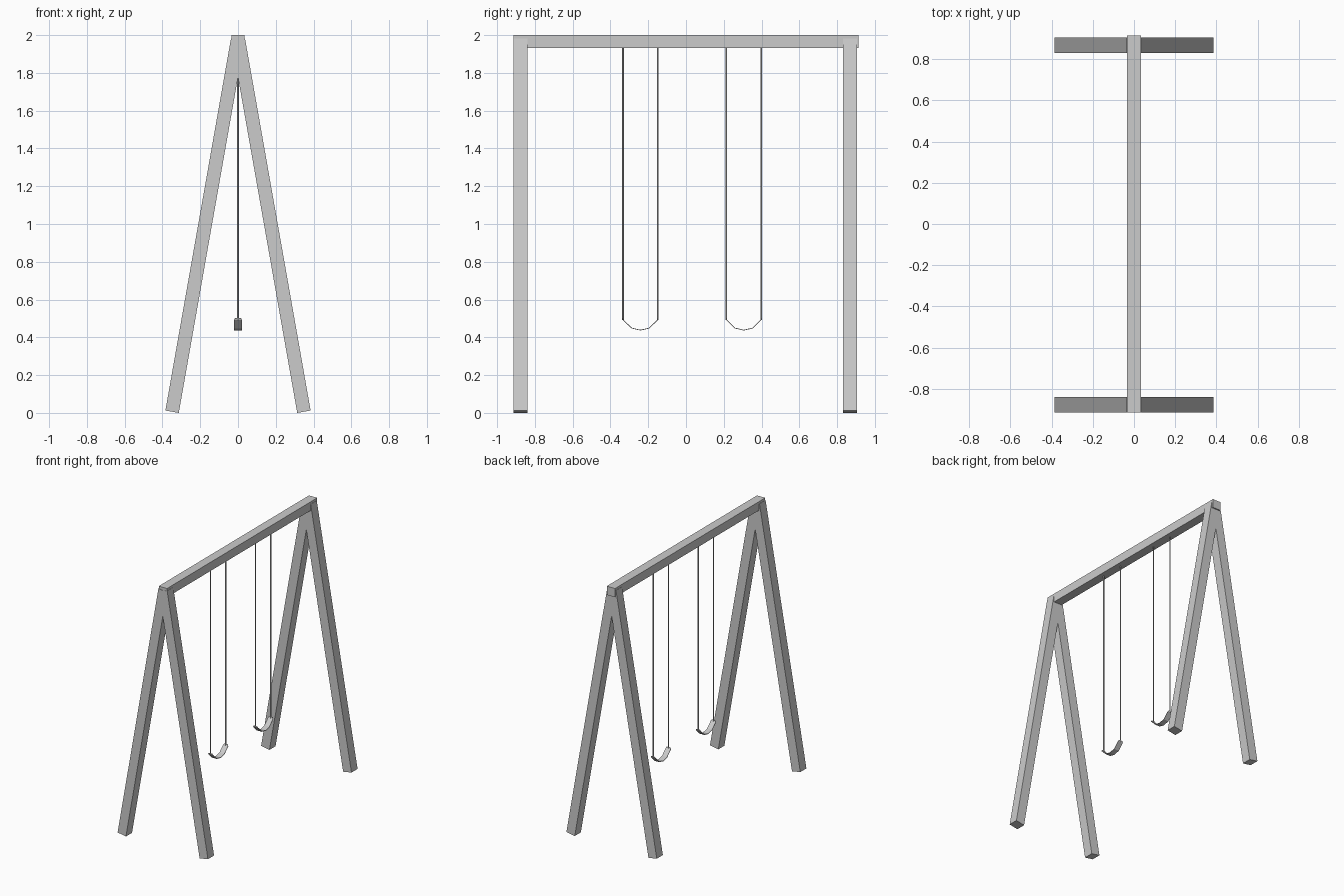
import bpy, bmesh, math
from mathutils import Matrix, Vector

if "Cube" in bpy.data.objects:
    bpy.data.objects.remove(bpy.data.objects["Cube"])


def make_object(name, bm):
    bmesh.ops.recalc_face_normals(bm, faces=bm.faces)
    mesh = bpy.data.meshes.new(name)
    bm.to_mesh(mesh)
    bm.free()
    obj = bpy.data.objects.new(name, mesh)
    bpy.context.collection.objects.link(obj)
    return obj


def box(name, size, centre, tilt=0.0):
    bm = bmesh.new()
    mat = (Matrix.Translation(centre) @ Matrix.Rotation(tilt, 4, 'Y')
           @ Matrix.Diagonal((*size, 1)))
    bmesh.ops.create_cube(bm, size=1, matrix=mat)
    return make_object(name, bm)


# Top beam
W = 0.07
box("top_beam", (W, 1.826, 0.067), (0, 0, 1.9665))

# A-frame legs, leaning inward by ten degrees
TILT = math.radians(10)
LENGTH = 2.0
axis = Vector((math.sin(TILT), 0, math.cos(TILT)))
foot = Vector((-0.349, 0, 0.0062))
for end, y in (("front", -0.877), ("back", 0.867)):
    for side, s in (("left", 1), ("right", -1)):
        c = foot + axis * LENGTH / 2
        box(f"{end}_{side}_leg", (0.072, 0.074, LENGTH), (c.x * s, y, c.z), TILT * s)


# Sling seat: thin curved strip with narrowed ends
PROFILE = [(-0.095, 0.503, 0.014), (-0.0915, 0.493, 0.021), (-0.047, 0.449, 0.021),
           (0, 0.438, 0.021),
           (0.047, 0.449, 0.021), (0.0915, 0.493, 0.021), (0.095, 0.503, 0.014)]


def seat(name, y0):
    bm = bmesh.new()
    rows = [[bm.verts.new((s * hw, y0 + y, z)) for s in (-1, 1)] for y, z, hw in PROFILE]
    for a, b in zip(rows, rows[1:]):
        bm.faces.new((a[0], a[1], b[1], b[0]))
    obj = make_object(name, bm)
    mod = obj.modifiers.new("thickness", 'SOLIDIFY')
    mod.thickness = 0.004
    mod.offset = 0


# Hanging rope from beam to seat end
def rope(name, y):
    bm = bmesh.new()
    z0, z1 = 0.493, 1.94
    bmesh.ops.create_cone(bm, cap_ends=True, segments=8, radius1=0.004, radius2=0.004,
                          depth=z1 - z0, matrix=Matrix.Translation((0, y, (z0 + z1) / 2)))
    make_object(name, bm)


# Two swings
for label, y0 in (("front", -0.241), ("back", 0.306)):
    seat(f"{label}_swing_seat", y0)
    for i, dy in enumerate((-0.0925, 0.0925)):
        rope(f"{label}_swing_rope_{i + 1}", y0 + dy)
